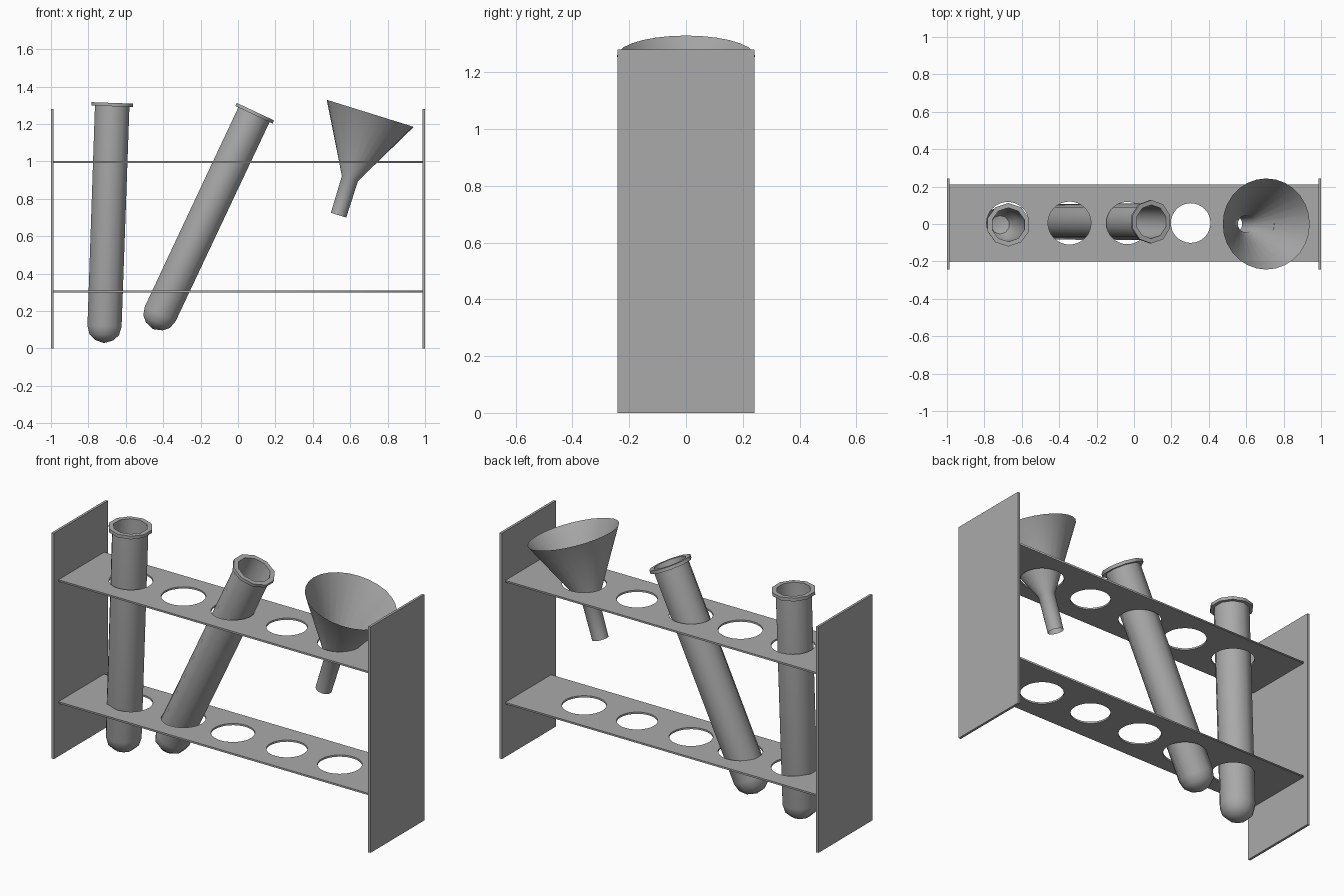
import bpy, math
from mathutils import Vector

default = bpy.data.objects.get("Cube")
if default:
    bpy.data.objects.remove(default, do_unlink=True)

GREY = (0.4, 0.4, 0.4, 1.0)
grey = bpy.data.materials.new("plain_grey")
grey.use_nodes = True
grey.diffuse_color = GREY
grey.node_tree.nodes["Principled BSDF"].inputs["Base Color"].default_value = GREY


def add_object(name, data):
    obj = bpy.data.objects.new(name, data)
    bpy.context.collection.objects.link(obj)
    data.materials.append(grey)
    return obj


def select_only(obj):
    bpy.ops.object.select_all(action='DESELECT')
    obj.select_set(True)
    bpy.context.view_layer.objects.active = obj


def circle(cx, cy, r, n):
    return [(cx + r * math.cos(math.tau * i / n), cy + r * math.sin(math.tau * i / n))
            for i in range(n)]


def perforated_plate(name, outline, holes, thickness, z):
    """Flat board with round holes, made from a filled 2D curve."""
    curve = bpy.data.curves.new(name, 'CURVE')
    curve.dimensions, curve.fill_mode, curve.extrude = '2D', 'BOTH', thickness / 2
    for loop in [outline] + holes:
        spline = curve.splines.new('POLY')
        spline.points.add(len(loop) - 1)
        for point, (x, y) in zip(spline.points, loop):
            point.co = (x, y, 0, 1)
        spline.use_cyclic_u = True
    obj = add_object(name, curve)
    obj.location.z = z
    select_only(obj)
    bpy.ops.object.convert(target='MESH')


def lathe(name, profile, sides, top, tilt, turn=0.0):
    """Revolve (radius, height) points; height 0 is the mouth, leaning toward +x."""
    verts, faces, rings = [], [], []
    for r, h in profile:
        count = sides if r > 0 else 1
        rings.append([len(verts) + i % count for i in range(sides)])
        for i in range(count):
            a = math.tau * (i + turn) / sides
            verts.append((r * math.cos(a), r * math.sin(a), h))
    for low, high in zip(rings, rings[1:]):
        for i in range(sides):
            j = (i + 1) % sides
            quad = [low[i], low[j], high[j], high[i]]
            faces.append(list(dict.fromkeys(quad)))
    mesh = bpy.data.meshes.new(name)
    mesh.from_pydata(verts, [], faces)
    obj = add_object(name, mesh)
    obj.location = Vector(top)
    obj.rotation_euler.y = math.radians(tilt)
    select_only(obj)
    bpy.ops.object.shade_smooth_by_angle(angle=math.radians(40))


# Upright end boards
for side, x in (("right", -0.993), ("left", 0.993)):
    bpy.ops.mesh.primitive_cube_add(size=1, location=(x, 0, 0.64))
    board = bpy.context.object
    board.name = side + "_end_board"
    board.scale = (0.014, 0.484, 1.28)
    board.data.materials.append(grey)

# Two shelves with matching rows of holes
outline = [(-0.988, -0.2), (0.988, -0.2), (0.988, 0.21), (-0.988, 0.21)]
hole_spots = [(-0.675, 0.113), (-0.345, 0.115), (-0.035, 0.113), (0.303, 0.106), (0.635, 0.115)]
holes = [circle(x, 0.005, r, 32) for x, r in hole_spots]
for name, z in (("lower_shelf", 0.305), ("upper_shelf", 0.996)):
    perforated_plate(name, outline, holes, 0.01, z)

# Hollow test tubes: rounded foot, straight wall, rolled lip, inner wall
LENGTH = 1.285
tube_profile = [(0, -LENGTH), (0.052, 0.016 - LENGTH), (0.083, 0.045 - LENGTH),
                (0.096, 0.09 - LENGTH), (0.097, -0.018), (0.116, -0.018), (0.116, 0),
                (0.09, 0), (0.088, 0.09 - LENGTH), (0.05, 0.028 - LENGTH), (0, 0.012 - LENGTH)]
lathe("upright_tube", tube_profile, 10, (-0.672, -0.004, 1.313), 2, 0.5)
lathe("leaning_tube", tube_profile, 10, (0.093, 0.012, 1.266), 25.2, 0.5)

# Thin open funnel with a narrow stem
funnel_profile = [(0.043, -0.57), (0.045, -0.365), (0.2435, 0)]
lathe("funnel", funnel_profile, 28, (0.707, 0, 1.257), 17.3)
